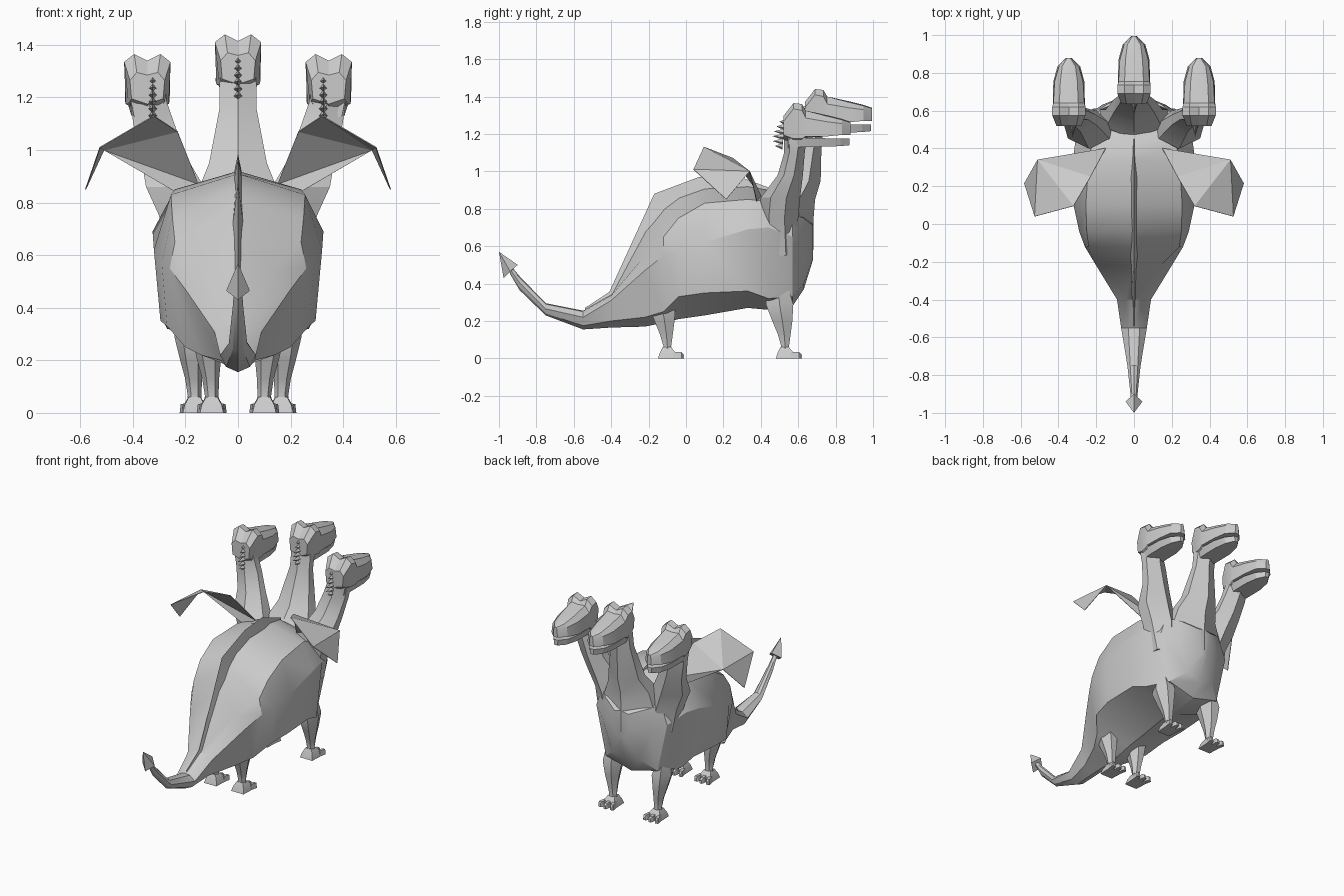
import bpy, bmesh, math
from mathutils import Vector

grey = bpy.data.materials.new("stone grey")
grey.diffuse_color = (0.6, 0.6, 0.6, 1)


def make(name, verts, faces, angle=30):
    me = bpy.data.meshes.new(name)
    me.from_pydata([tuple(v) for v in verts], [], faces)
    bm = bmesh.new()
    bm.from_mesh(me)
    bmesh.ops.remove_doubles(bm, verts=bm.verts, dist=0.0005)
    bmesh.ops.recalc_face_normals(bm, faces=bm.faces)
    bm.to_mesh(me)
    bm.free()
    me.materials.append(grey)
    ob = bpy.data.objects.new(name, me)
    bpy.context.collection.objects.link(ob)
    if angle:
        bpy.ops.object.select_all(action='DESELECT')
        ob.select_set(True)
        bpy.context.view_layer.objects.active = ob
        bpy.ops.object.shade_smooth_by_angle(angle=math.radians(angle))
    else:
        me.shade_flat()
    return ob


def loft(name, rings, angle=30):
    """Skin a list of equal-length closed rings and cap both ends."""
    n = len(rings[0])
    verts = [v for r in rings for v in r]
    faces = [list(range(n)), [len(verts) - n + i for i in range(n)]]
    for k in range(len(rings) - 1):
        for i in range(n):
            j = (i + 1) % n
            faces.append([k * n + i, k * n + j, (k + 1) * n + j, (k + 1) * n + i])
    return make(name, verts, faces, angle)


def slice_ring(y, half, off=(0, 0, 0)):
    """Half section (x, z) from top centre to bottom centre, mirrored in x."""
    pts = half + [(-x, z) for x, z in half[-2:0:-1]]
    return [Vector((x, y, z)) + Vector(off) for x, z in pts]


# body and tail: y, top, shoulder x z, side x z, flank x z, bottom
body = [
    (-.94, .50, .008, .49, .015, .475, .010, .46, .45),
    (-.89, .44, .012, .43, .020, .405, .012, .38, .365),
    (-.75, .295, .02, .29, .035, .265, .020, .24, .23),
    (-.55, .255, .03, .25, .068, .22, .045, .175, .155),
    (-.40, .34, .045, .335, .09, .31, .065, .20, .165),
    (-.22, .68, .14, .55, .20, .47, .14, .22, .17),
    (-.12, .80, .24, .65, .26, .55, .20, .25, .19),
    (-.04, .86, .25, .75, .29, .57, .27, .33, .21),
    (.10, .91, .255, .83, .32, .62, .295, .35, .23),
    (.33, .92, .24, .85, .325, .69, .29, .36, .27),
    (.44, .90, .22, .84, .31, .70, .27, .32, .26),
    (.57, .80, .22, .77, .26, .65, .19, .33, .28),
    (.63, .76, .15, .75, .17, .60, .10, .40, .37),
    (.68, .72, .05, .71, .05, .62, .02, .54, .53),
]
loft("body", [slice_ring(y, [(0, t), (a, b), (c, d), (e, f), (0, g)])
              for y, t, a, b, c, d, e, f, g in body], 25)

# back crest
crest = [(-.54, .27, .24, .006), (-.41, .355, .30, .012), (-.17, .88, .70, .022),
         (.07, .97, .86, .02), (.25, .985, .88, .022), (.45, .91, .86, .006)]
loft("back_crest", [slice_ring(y, [(0, t), (w, b), (0, b - .03)])
                    for y, t, b, w in crest], 20)

# arrow tip on the tail
make("tail_tip", [(0, -1, .57), (0, -.975, .43), (.045, -.94, .465),
                  (0, -.90, .50), (-.045, -.94, .465)],
     [(0, 1, 2), (0, 2, 3), (0, 3, 4), (0, 4, 1), (1, 2, 3, 4)], 0)


def neck(name, rows):
    # rows: z, x centre, half width, back y, front y
    rings = []
    for z, x, w, b, f in rows:
        p, q = b + (f - b) * .25, b + (f - b) * .65
        rings.append([Vector(v) for v in (
            (x, b, z), (x + w, p, z), (x + w, q, z), (x, f, z), (x - w, q, z), (x - w, p, z))])
    loft(name, rings, 25)


def head(name, off):
    # skull and upper jaw: y, crown, brow x z, cheek x z, lower x z, bottom
    skull = [
        (.635, 1.36, .04, 1.37, .066, 1.34, .06, 1.27, 1.25),
        (.69, 1.415, .05, 1.44, .088, 1.41, .072, 1.25, 1.20),
        (.735, 1.41, .05, 1.435, .088, 1.40, .082, 1.25, 1.215),
        (.755, 1.395, .05, 1.40, .082, 1.36, .085, 1.262, 1.255),
        (.87, 1.375, .045, 1.37, .075, 1.34, .082, 1.262, 1.262),
        (.95, 1.355, .035, 1.35, .052, 1.33, .06, 1.27, 1.27),
        (.995, 1.34, .008, 1.335, .012, 1.32, .015, 1.27, 1.27),
    ]
    loft(name + "_skull", [slice_ring(y, [(0, t), (a, b), (c, d), (e, f), (0, g)], off)
                           for y, t, a, b, c, d, e, f, g in skull], 20)
    jaw = [(.66, 1.26, .062, 1.20), (.74, 1.255, .075, 1.205), (.86, 1.252, .075, 1.207),
           (.94, 1.25, .055, 1.21), (.99, 1.25, .015, 1.215)]
    loft(name + "_jaw", [slice_ring(y, [(0, t), (w, t), (w * .8, b), (0, b)], off)
                         for y, t, w, b in jaw], 20)
    # row of small spikes down the nape
    dx, dy, dz = off
    for i in range(6):
        z, y = 1.335 - i * .026 + dz, .645 - i * .003 + dy
        reach = (.03, .045, .055, .06, .055, .04)[i]
        w, x = .016, dx * .94
        make(name + "_nape_spike", [(x - w, y, z), (x, y, z + .02), (x + w, y, z),
                                    (x, y, z - .014), (x, y - reach, z + .006)],
             [(0, 1, 2, 3), (0, 1, 4), (1, 2, 4), (2, 3, 4), (3, 0, 4)], 0)


# centre neck and head
neck("centre_neck", [(.58, 0, .11, .50, .683), (.76, 0, .18, .46, .683), (.85, 0, .15, .45, .69),
                     (.95, 0, .11, .54, .72), (1.16, 0, .07, .62, .725),
                     (1.25, 0, .07, .63, .745), (1.35, 0, .06, .645, .74)])
head("centre_head", (0, 0, 0))

# side necks and heads
for s, side in ((-1, "left"), (1, "right")):
    neck(side + "_neck", [(.55, s * .18, .08, .43, .59), (.75, s * .20, .10, .39, .60),
                          (.86, s * .24, .11, .40, .61), (.98, s * .285, .085, .49, .625),
                          (1.10, s * .32, .078, .525, .635), (1.18, s * .34, .07, .525, .645),
                          (1.28, s * .345, .06, .53, .62)])
    head(side + "_head", (s * .345, -.115, -.075))

    # folded wing sheet
    pts = [(.51, .34, 1.0), (.32, .095, 1.13), (.525, .04, 1.01), (.58, .215, .85),
           (.23, .25, 1.07), (.15, .40, .87), (.22, .38, .83)]
    wing = make(side + "_wing", [(s * x, y, z) for x, y, z in pts],
                [(0, 1, 2), (0, 2, 3), (0, 4, 1), (0, 5, 4), (0, 6, 5)], 0)
    m = wing.modifiers.new("thin", 'SOLIDIFY')
    m.thickness, m.offset = .004, 0

    # legs with toed feet
    for place, fx, fy in (("rear", .10, -.10), ("front", .165, .53)):
        rows = [(.03, 0, 0, .03, .03), (.065, 0, 0, .026, .024), (.13, .004, -.005, .032, .04),
                (.20, .010, -.015, .045, .062), (.29, .015, -.03, .062, .085),
                (.42, .02, -.04, .035, .05)]
        rings = []
        for z, ox, oy, rx, ry in rows:
            rings.append([Vector((s * (fx + ox) + rx * math.cos(a), fy + oy + ry * math.sin(a), z))
                          for a in [math.pi / 3 * k for k in range(6)]])
        loft(side + "_" + place + "_leg", rings, 35)
        cx = s * fx
        loft(side + "_" + place + "_foot",
             [[Vector((cx + u * w, y, z)) for u, y in ((-1, fy - b), (1, fy - b),
                                                       (1.1, fy + f), (-1.1, fy + f))]
              for z, w, b, f in ((0, .045, .05, .05), (.03, .038, .04, .045), (.06, .022, .025, .02))], 20)
        for k in (-1, 0, 1):
            tx, tip = cx + k * .034, cx + k * .043
            loft(side + "_" + place + "_toe",
                 [[Vector((c + u * w, y, z)) for u, z in ((-1, 0), (1, 0), (.7, h), (-.7, h))]
                  for c, y, w, h in ((tx, fy + .03, .014, .035),
                                     (tip, fy + .075, .014, .033),
                                     (tip, fy + .09 - abs(k) * .008, .008, .02))], 20)
